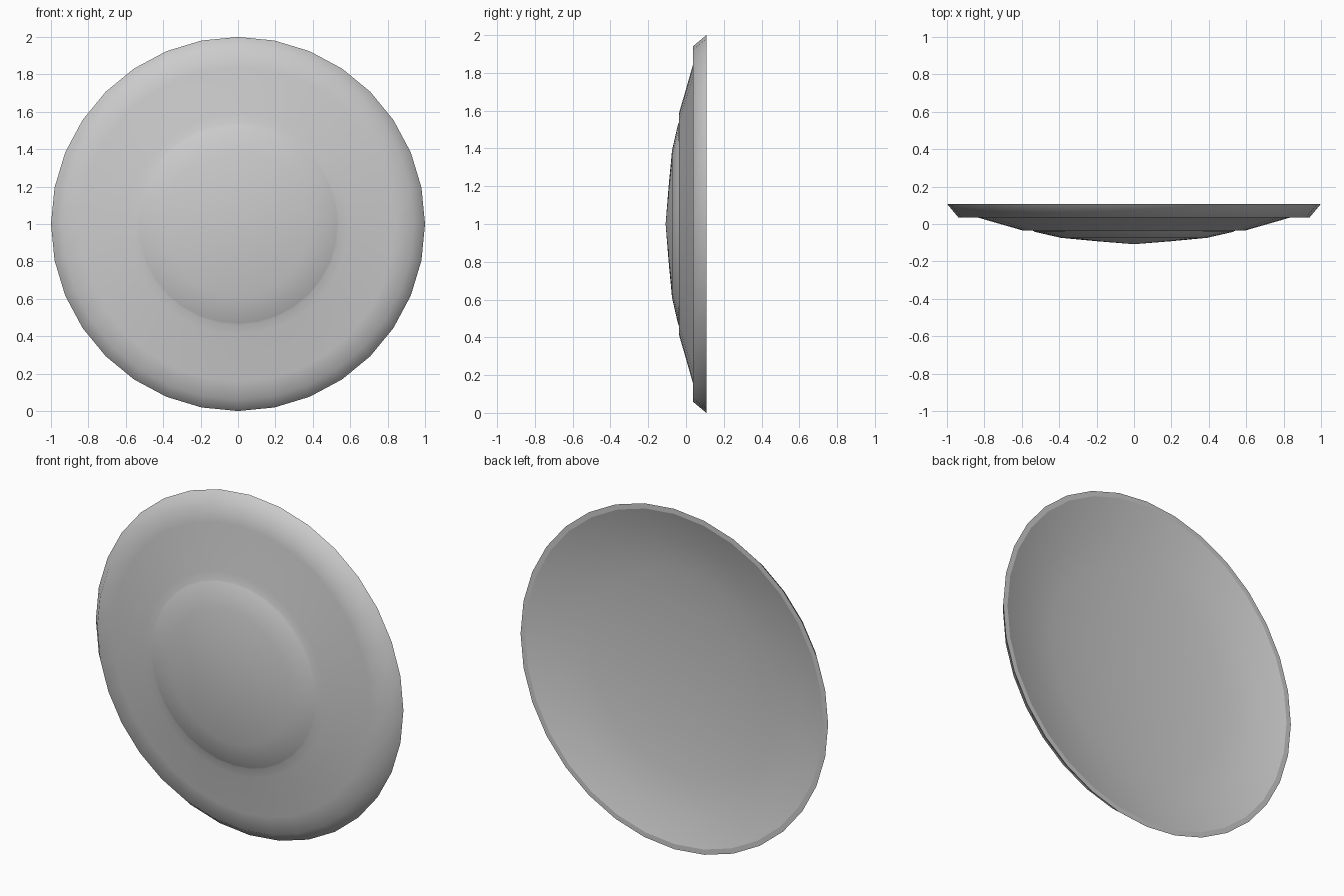
import bpy, bmesh, math

if "Cube" in bpy.data.objects:
    bpy.data.objects.remove(bpy.data.objects["Cube"])

SEGMENTS = 32

# Closed cross-section (radius, depth): front centre -> rim -> hollow back centre
PROFILE = [
    (0.0, -0.108), (0.20, -0.092), (0.39, -0.074), (0.53, -0.042), (0.54, -0.036),
    (0.59, -0.036), (0.84, 0.036), (0.94, 0.036), (1.0, 0.108),
    (0.97, 0.108), (0.80, 0.056), (0.60, 0.026), (0.40, 0.008),
    (0.20, -0.002), (0.0, -0.005),
]
SHARP_RINGS = (8, 9)  # outer and inner edge of the flat back rim


def lathe(name, profile, sharp):
    bm = bmesh.new()
    rings = []
    for r, y in profile:
        if r == 0:
            rings.append([bm.verts.new((0, y, 1))] * SEGMENTS)
        else:
            angles = [2 * math.pi * i / SEGMENTS for i in range(SEGMENTS)]
            rings.append([bm.verts.new((r * math.cos(a), y, 1 + r * math.sin(a)))
                          for a in angles])
    for a, b in zip(rings, rings[1:]):
        for i in range(SEGMENTS):
            j = (i + 1) % SEGMENTS
            corners = list(dict.fromkeys((a[i], a[j], b[j], b[i])))
            bm.faces.new(corners).smooth = True
    for k in sharp:
        for i in range(SEGMENTS):
            bm.edges.get((rings[k][i], rings[k][(i + 1) % SEGMENTS])).smooth = False
    bmesh.ops.recalc_face_normals(bm, faces=bm.faces)
    mesh = bpy.data.meshes.new(name)
    bm.to_mesh(mesh)
    bm.free()
    obj = bpy.data.objects.new(name, mesh)
    bpy.context.collection.objects.link(obj)
    return obj


# Round domed shield with stepped face, raised rim and concave back
lathe("round_shield", PROFILE, SHARP_RINGS)
